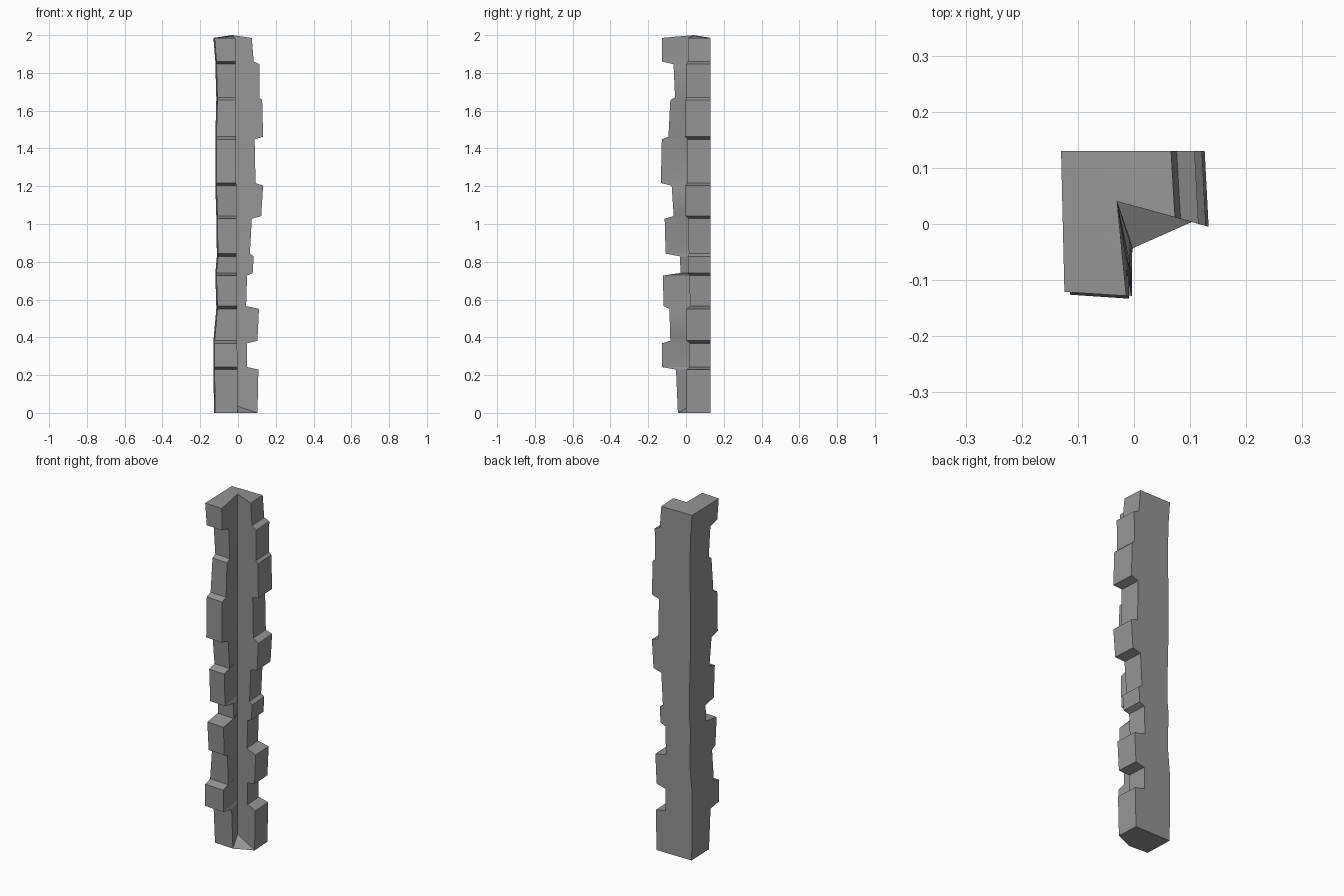
import bpy, bmesh, math

cube = bpy.data.objects.get("Cube")
if cube:
    bpy.data.objects.remove(cube)

stone = bpy.data.materials.new("grey_stone")
stone.use_nodes = True
grey = (0.3, 0.3, 0.3, 1)
stone.diffuse_color = grey
stone.node_tree.nodes["Principled BSDF"].inputs["Base Color"].default_value = grey

# Course joint heights, and the outer wall position at each joint
joints = [0, .236, .375, .558, .734, .836, 1.035, 1.21, 1.455, 1.663, 1.853, 1.985]
outer = [-.127, -.13, -.13, -.115, -.12, -.112, -.115, -.12, -.12, -.115, -.12, -.13]
# Wing ends of each stone course: (bottom, top)
side_ends = [(.10, .105), (.045, .045), (.1, .108), (.04, .045), (.075, .08), (.06, .07),
             (.12, .13), (.09, .085), (.13, .125), (.11, .112), (.08, .07)]
front_ends = [(-.04, -.05), (-.125, -.125), (-.08, -.085), (-.115, -.12), (-.025, -.03),
              (-.105, -.11), (-.062, -.073), (-.13, -.125), (-.09, -.08), (-.055, -.063),
              (-.125, -.125)]
BACK = .13
INNER = (-.03, .04)
GAP = .007
last = len(side_ends) - 1

bm = bmesh.new()


def ring(z, left, side, front, tip, inner_z):
    """L-shaped outline: back corner, front wing, inner corner, side wing."""
    slant = INNER[1] - .28 * (side - INNER[0])
    points = [(left, BACK, z), (left + .006, front + .004, z), (tip, front - .003, z),
              (*INNER, inner_z), (side + .003, slant, z), (side - .004, BACK, z)]
    return [bm.verts.new(p) for p in points]


# Stacked courses, with slightly sloping ledges between them
rings = []
for i, (side, front) in enumerate(zip(side_ends, front_ends)):
    for end in (0, 1):
        z = joints[i + end]
        if 0 < i + end <= last:
            z += -GAP if end else GAP
        inner_z = z
        if i == 0 and end == 0:
            inner_z = .045
        elif i == last and end == 1:
            inner_z = 2.0
        tip = -.002 - .012 * z / 2
        rings.append(ring(z, outer[i + end], side[end], front[end], tip, inner_z))

for low, high in zip(rings, rings[1:]):
    for k in range(6):
        n = (k + 1) % 6
        bm.faces.new((low[k], low[n], high[n], high[k]))

# Top, sloping foot in the inner corner, and underside
a, b, c, d, e, f = rings[-1]
bm.faces.new((a, b, c, d))
bm.faces.new((a, d, e, f))
base = rings[0]
bm.faces.new((base[2], base[4], base[3]))
bm.faces.new([base[k] for k in (5, 4, 2, 1, 0)])
bmesh.ops.recalc_face_normals(bm, faces=bm.faces)

mesh = bpy.data.meshes.new("corner_stones")
bm.to_mesh(mesh)
bm.free()
mesh.materials.append(stone)
pillar = bpy.data.objects.new("corner_stones", mesh)
bpy.context.collection.objects.link(pillar)
bpy.context.view_layer.objects.active = pillar
pillar.select_set(True)
bpy.ops.object.shade_smooth_by_angle(angle=math.radians(20))
